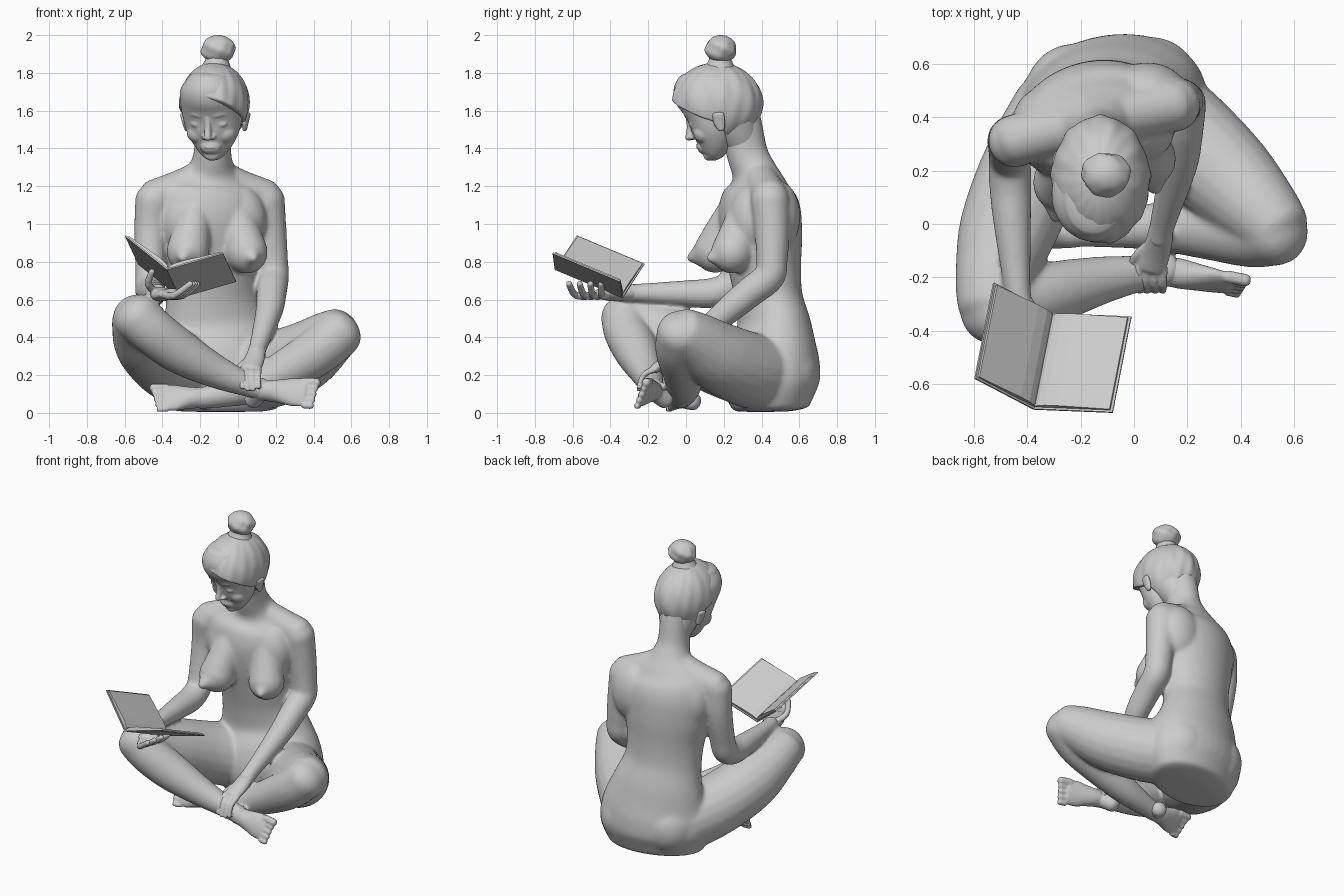
import bpy, bmesh, math
from mathutils import Vector, Matrix
V = Vector


def catmull(pts, sub):
    P = [pts[0]] + pts + [pts[-1]]
    out = []
    for i in range(1, len(P) - 2):
        for k in range(sub):
            t = k / sub
            out.append([0.5 * (2*b + (c-a)*t + (2*a-5*b+4*c-d)*t*t + (3*b-a-3*c+d)*t**3)
                        for a, b, c, d in zip(P[i-1], P[i], P[i+1], P[i+2])])
    return out + [list(pts[-1])]


def tube(bm, pts, ref=None, dome=0.8, sub=5, n=20):
    """Loft ellipses along a smooth path; points are (x, y, z, r) or (x, y, z, ra, rb)."""
    pts = catmull([tuple(p) if len(p) == 5 else (*p, p[3]) for p in pts], sub)
    d = (V(pts[-1][:3]) - V(pts[0][:3])).normalized()
    ref = V(ref) if ref else V((1, 0, 0)) if abs(d.z) > 0.7 else V((0, 0, 1))
    rings = []

    def ring(c, t, ra, rb):
        a = (ref - t * ref.dot(t)).normalized()
        b = t.cross(a)
        rings.append([bm.verts.new(c + a*ra*math.cos(w) + b*rb*math.sin(w))
                      for w in (2*math.pi*k/n for k in range(n))])
    last = len(pts) - 1
    for i, p in enumerate(pts):
        t = (V(pts[min(i+1, last)][:3]) - V(pts[max(i-1, 0)][:3])).normalized()
        c, ra, rb = V(p[:3]), p[3], p[4]
        cap = [(math.sin(w), math.cos(w)) for w in (1.4, 1.05, 0.7, 0.35)]
        if i == 0 and dome:
            for s, k in cap:
                ring(c - t*s*dome*min(ra, rb), t, ra*k, rb*k)
        ring(c, t, ra, rb)
        if i == last and dome:
            for s, k in reversed(cap):
                ring(c + t*s*dome*min(ra, rb), t, ra*k, rb*k)
    for A, B in zip(rings, rings[1:]):
        for j in range(n):
            k = (j + 1) % n
            bm.faces.new((A[j], A[k], B[k], B[j]))
    bm.faces.new(rings[0][::-1])
    bm.faces.new(rings[-1])


def ball(bm, c, r):
    m = Matrix.Translation(c) @ Matrix.Diagonal((*r, 1))
    bmesh.ops.create_uvsphere(bm, u_segments=32, v_segments=20, radius=1, matrix=m)


def finish(name, bm, voxel=None, smooth=0):
    for v in bm.verts:
        v.co.z = max(v.co.z, 0.006)
    bmesh.ops.recalc_face_normals(bm, faces=bm.faces)
    me = bpy.data.meshes.new(name)
    bm.to_mesh(me)
    bm.free()
    ob = bpy.data.objects.new(name, me)
    bpy.context.collection.objects.link(ob)
    if voxel:
        m = ob.modifiers.new('Blend', 'REMESH')
        m.mode, m.voxel_size, m.use_smooth_shade = 'VOXEL', voxel, True
        s = ob.modifiers.new('Soften', 'SMOOTH')
        s.factor, s.iterations = 0.5, smooth


# Torso, pelvis and neck
body = bmesh.new()
yaw = (math.cos(0.22), math.sin(0.22), 0)
tube(body, [(-.09, .45, .03, .31, .20), (-.09, .445, .16, .365, .255), (-.10, .455, .30, .35, .245),
            (-.12, .465, .45, .295, .195), (-.135, .44, .60, .25, .175), (-.14, .42, .75, .25, .187),
            (-.145, .405, .90, .28, .207), (-.15, .39, 1.05, .30, .215), (-.15, .38, 1.15, .29, .192),
            (-.145, .375, 1.22, .225, .145), (-.14, .36, 1.28, .14, .118), (-.135, .325, 1.37, .10, .11),
            (-.13, .29, 1.52, .10, .115), (-.13, .25, 1.62, .12, .13)], ref=yaw, dome=.15, n=36)
# Buttocks
for c in ((-.225, .465, .21), (.065, .49, .21)):
    ball(body, c, (.19, .21, .20))
# Collar, shoulders, shoulder blades and upper chest
for s in ((-.44, .315, 1.14), (.145, .445, 1.14)):
    tube(body, [(-.14, .37, 1.29, .078), ((s[0]-.145)/2, s[1]*.5+.19, 1.2, .093), (*s, .097)])
for c in ((-.30, .40, 1.04), (.05, .485, 1.04), (-.27, .295, 1.02), (0, .345, 1.02)):
    ball(body, c, (.15, .12, .19))
# Breasts
tube(body, [(-.22, .29, 1.14, .08), (-.245, .205, .97, .10), (-.265, .155, .855, .115)], dome=1)
tube(body, [(-.03, .33, 1.14, .08), (.015, .285, .97, .10), (.045, .245, .85, .114)], dome=1)
tube(body, [(-.268, .13, .845, .10), (-.283, .065, .832, .06), (-.295, .02, .82, .024)])
tube(body, [(.048, .225, .84, .10), (.07, .165, .828, .06), (.083, .125, .818, .024)])

# Arms
tube(body, [(-.445, .31, 1.13, .10), (-.46, .31, .97, .09), (-.465, .27, .77, .08),
            (-.465, .235, .675, .08), (-.462, .14, .635, .08), (-.455, 0, .632, .071),
            (-.435, -.25, .635, .05), (-.42, -.32, .635, .05)], ref=(1, 0, 0))
tube(body, [(.145, .445, 1.13, .103), (.165, .455, .96, .093), (.183, .455, .80, .083),
            (.187, .44, .72, .083), (.178, .34, .64, .081), (.165, .22, .54, .073),
            (.11, .01, .36, .05), (.095, -.05, .31, .05)], ref=(1, 0, 0))

# Legs
tube(body, [(-.26, .40, .21, .205), (-.38, .20, .275, .195), (-.475, -.03, .372, .182),
            (-.525, -.21, .465, .145), (-.535, -.31, .51, .126)], dome=.6)
tube(body, [(-.535, -.32, .51, .13), (-.45, -.31, .43, .125), (-.31, -.26, .325, .119),
            (-.12, -.21, .22, .09), (.06, -.18, .145, .063), (.13, -.175, .125, .06)])
tube(body, [(.07, .42, .21, .205), (.20, .31, .235, .20), (.35, .17, .30, .185),
            (.47, .05, .385, .153), (.535, -.02, .43, .13)], dome=.6)
tube(body, [(.535, -.025, .425, .13), (.44, -.035, .34, .128), (.30, -.02, .25, .118),
            (.08, -.01, .14, .09), (-.15, -.025, .085, .062), (-.22, -.03, .08, .058)])
finish('body', body, .0095, 22)

# Feet with five toes each
ends = bmesh.new()


def foot(ankle, toe, wide, heel):
    a, b, w = V(ankle), V(toe), V(wide).normalized()
    rr = ((.055, .055), (.058, .056), (.068, .047), (.08, .036), (.078, .026))
    tube(ends, [(*a.lerp(b, i/4), *r) for i, r in enumerate(rr)], ref=w)
    tube(ends, [(*ankle, .052), (*heel, .048)])
    d = (b - a).normalized()
    for i in range(5):
        p = b + w * (.062 - .034*i)
        r = .024 if i == 0 else .0175
        tube(ends, [(*p, r), (*(p + d*(.07 - .008*i)), r)], sub=2, n=12)


foot((.12, -.175, .12), (.35, -.222, .107), (0, .4, .9), (.08, -.11, .07))
foot((-.20, -.03, .08), (-.38, -.045, .08), (0, .55, .8), (-.17, .04, .06))


# Hands: a flat palm, then three-point fingers
def hand(palm, ref, fingers, r=.02):
    tube(ends, palm, ref=ref)
    for f in fingers:
        tube(ends, [(*p, r - .0025*i) for i, p in enumerate(f)], sub=3, n=12)


hand([(-.43, -.28, .635, .045, .042), (-.395, -.38, .625, .064, .034), (-.36, -.46, .632, .064, .026)],
     (.8, .4, .1),
     [[(-.39+.005*i, -.47+.02*i, .625), (-.34+.015*i, -.58+.045*i, .62), (-.25+.012*i, -.62+.057*i, .685)]
      for i in range(4)] + [[(-.43, -.34, .64), (-.475, -.41, .68), (-.455, -.46, .75)]], .022)
hand([(.105, -.015, .345, .044, .042), (.085, -.10, .275, .054, .034), (.065, -.165, .235, .054, .026)],
     (1, 0, 0),
     [[(.022+.029*i, -.165, .232), (.012+.032*i, -.225, .20), (.022+.029*i, -.25, .135 - .012*(i in (1, 2)))]
      for i in range(4)] + [[(.05, -.08, .28), (0, -.13, .235), (-.015, -.195, .17)]], .018)
finish('hands_and_feet', ends, .0065, 4)

# Head frame: turned and bowed towards the book
H = (Matrix.Translation((-.13, .16, 1.6)) @ Matrix.Rotation(math.radians(-12), 4, 'Z')
     @ Matrix.Rotation(math.radians(22), 4, 'X'))
head = bmesh.new()
# Skull, jaw and face features
tube(head, [(0, -.118, -.222, .04, .032), (0, -.10, -.20, .072, .062), (0, -.072, -.155, .11, .095),
            (0, -.05, -.10, .14, .117), (0, -.032, -.03, .158, .13), (0, -.018, .05, .168, .156),
            (0, -.012, .13, .163, .172), (0, .005, .19, .12, .14)], ref=(1, 0, 0), dome=.3, n=36)
ball(head, (0, .06, .02), (.158, .17, .16))
tube(head, [(0, -.148, .03, .018), (0, -.166, -.03, .017), (0, -.192, -.078, .02)], n=14)
for s in (1, -1):
    ball(head, (s*.02, -.168, -.084), (.017, .02, .013))
    ball(head, (s*.064, -.13, -.022), (.035, .023, .019))
    tube(head, [(s*.03, -.147, .03, .016), (s*.068, -.14, .038, .017), (s*.11, -.106, .024, .016)], n=12)
    ball(head, (s*.072, -.093, -.09), (.06, .054, .055))
    # Ears
    tube(head, [(s*.156, .02, -.115, .013, .02), (s*.163, .025, -.075, .016, .033),
                (s*.175, .037, -.035, .015, .034)], ref=(1, 0, 0), n=14)
ball(head, (0, -.145, -.15), (.055, .022, .04))
ball(head, (0, -.158, -.143), (.036, .015, .009))
ball(head, (0, -.154, -.162), (.03, .016, .01))
ball(head, (0, -.12, -.205), (.04, .034, .03))
head.transform(H)
finish('head', head, .006, 6)

# Hair: combed cap, tucked inside the face below the hairline
hair = bmesh.new()
Hi = H.inverted()
bmesh.ops.create_uvsphere(hair, u_segments=140, v_segments=90, radius=1)
for v in hair.verts:
    x, y, z = v.co
    a = math.atan2(y, x)
    ripple = 1 + (.012*math.sin(9*a + 4*z) + .008*math.sin(17*a - 3*z))*(1 - z**2)
    v.co = V((-.125, .165, 1.64)) + V((x*.185, y*.24, z*.215)) * ripple
    p = Hi @ v.co
    line = .165 - .9*(p.y + .19) + .1*max(0, -p.x) - .3*max(0, p.x)   # swept fringe
    k = min(1, max(0, (line - p.z)/.05)) * min(1, max(0, (.03 - p.y)/.05))
    v.co = v.co.lerp(V((-.125, .2, 1.64)), .35*k*k*(3 - 2*k))
# Hair drawn up from the nape
tube(hair, [(-.125, .215, 1.61, .16, .165), (-.13, .27, 1.50, .125, .122), (-.133, .305, 1.43, .095, .095)],
     ref=(1, 0, 0), n=40)
for f in hair.faces:
    f.smooth = True
finish('hair', hair)

# Hair bun
bun = bmesh.new()
bmesh.ops.create_uvsphere(bun, u_segments=48, v_segments=32, radius=1)
for v in bun.verts:
    a = math.atan2(v.co.y, v.co.x)
    k = 1 + (.05*math.sin(3*a + 5*v.co.z) + .02*math.sin(8*a - 4*v.co.z))*(1 - v.co.z**2)
    v.co = V((-.105 + v.co.x*.09*k, .185 + v.co.y*.082*k, 1.925 + v.co.z*.075))
tube(bun, [(-.115, .18, 1.82, .085), (-.11, .182, 1.87, .06), (-.107, .184, 1.90, .06)], n=24)
for f in bun.faces:
    f.smooth = True
finish('hair_bun', bun)

# Open book: each half is a profile swept along the spine
spine, along = V((-.305, -.335, .612)), V((-.07, -.358, .15))


def sweep(bm, wing, up, profile, inset):
    start, run = spine + along*inset, along*(1 - 2*inset)
    A = [bm.verts.new(start + wing*u + up*h) for u, h in profile]
    B = [bm.verts.new(v.co + run) for v in A]
    bm.faces.new(A)
    bm.faces.new(B[::-1])
    for i in range(len(A)):
        j = (i + 1) % len(A)
        bm.faces.new((A[i], B[i], B[j], A[j]))


cover, pages = bmesh.new(), bmesh.new()
for w in (V((.295, -.012, .085)), V((-.22, .115, .175))):
    up = w.cross(along).normalized()
    up = up if up.z > 0 else -up
    sweep(cover, w, up, [(-.01, -.004), (1, -.004), (1, .004), (-.01, .004)], 0)
    sweep(pages, w, up, [(0, .004), (.97, .004), (.965, .012), (.75, .016), (.5, .021),
                         (.3, .025), (.15, .024), (.06, .018), (.01, .008)], .02)
finish('book_cover', cover)
finish('book_pages', pages)
